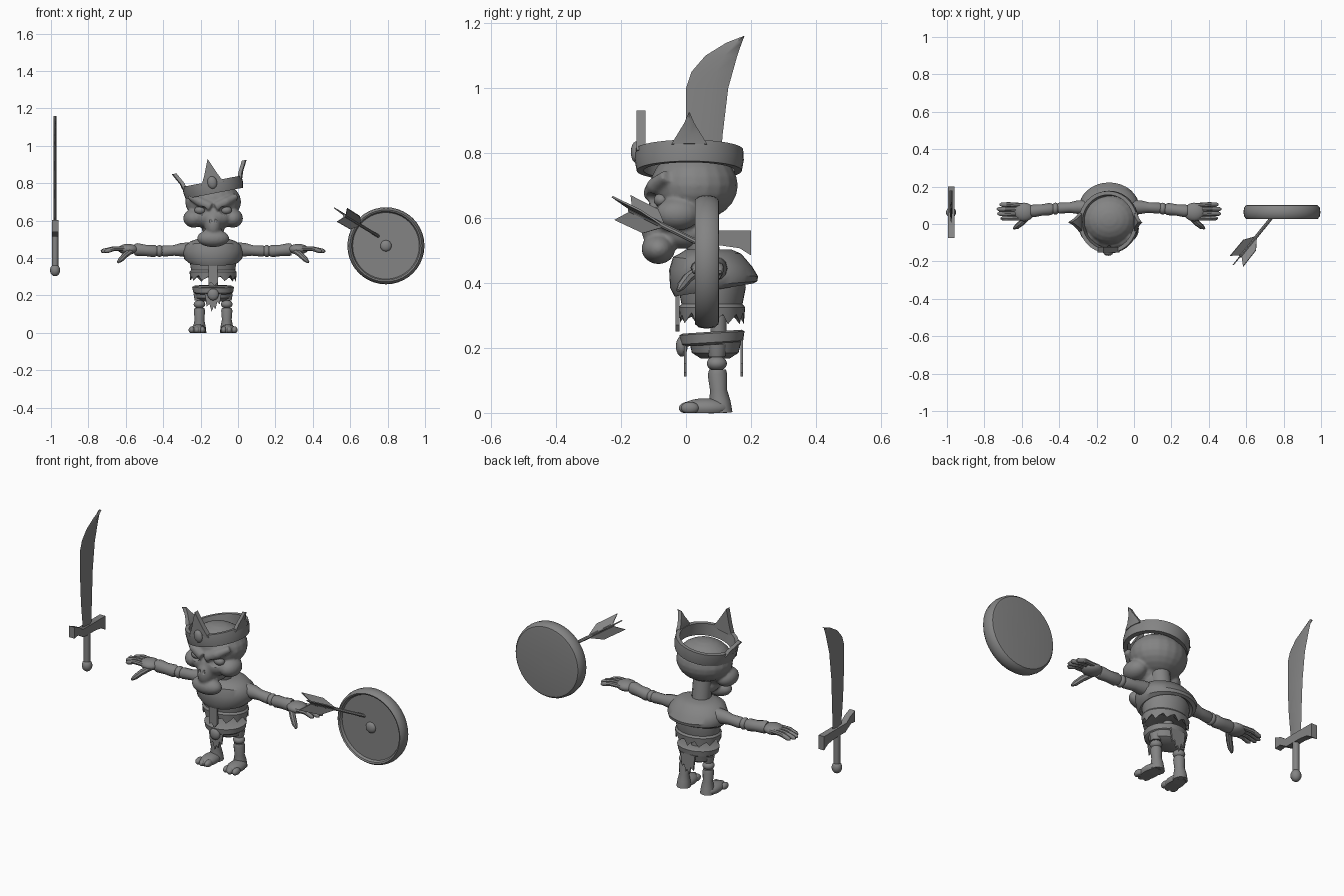
import bpy, bmesh, math, random
from mathutils import Vector, Matrix

random.seed(4)
CX = -0.133  # centre line of the figure
TAU = 2 * math.pi
grey = bpy.data.materials.new("plain_grey")
grey.diffuse_color = (0.23, 0.23, 0.23, 1)


def finish(bm, name, x=0.0):
    bmesh.ops.recalc_face_normals(bm, faces=bm.faces)
    me = bpy.data.meshes.new(name)
    bm.to_mesh(me)
    bm.free()
    me.materials.append(grey)
    ob = bpy.data.objects.new(name, me)
    ob.location.x = x
    bpy.context.collection.objects.link(ob)
    return ob


def ball(bm, c, r, floor=None):
    r = r if isinstance(r, tuple) else (r, r, r)
    m = Matrix.Translation(c) @ Matrix.Diagonal((*r, 1))
    vs = bmesh.ops.create_uvsphere(bm, u_segments=20, v_segments=12, radius=1, matrix=m)["verts"]
    if floor is not None:
        for v in vs:
            v.co.z = max(v.co.z, floor)


def skin(bm, rings, caps=True):
    rows = [[bm.verts.new(p) for p in ring] for ring in rings]
    n = len(rows[0])
    for a, b in zip(rows, rows[1:]):
        for i in range(n):
            bm.faces.new((a[i], a[(i + 1) % n], b[(i + 1) % n], b[i]))
    if caps:
        bm.faces.new(rows[0])
        bm.faces.new(rows[-1])
    return rows


def tube(bm, pts, n=12):
    """Round limb through points (x, y, z, radius)."""
    ps = [Vector(p[:3]) for p in pts]
    q, last, rings = None, None, []
    for i, p in enumerate(ps):
        t = (ps[min(i + 1, len(ps) - 1)] - ps[max(i - 1, 0)]).normalized()
        q = t.to_track_quat('Z', 'Y') if q is None else last.rotation_difference(t) @ q
        last, r = t, pts[i][3]
        rings.append([p + q @ Vector((r * math.cos(TAU * k / n), r * math.sin(TAU * k / n), 0))
                      for k in range(n)])
    skin(bm, rings)


def loft(bm, rows, n=32, caps=True):
    """Stacked ellipses (cy, z, rx, ry, lift at the back)."""
    return skin(bm, [[(rx * math.cos(TAU * k / n), cy + ry * math.sin(TAU * k / n),
                       z + lift * math.sin(TAU * k / n)) for k in range(n)]
                     for cy, z, rx, ry, lift in rows], caps)


def plate(bm, outline, place, t):
    """Flat outline of 2D points, extruded by t either side."""
    skin(bm, [[place(a, b, s * t) for a, b in outline] for s in (-1, 1)])


# skull: blended lumps with carved eye sockets
bm = bmesh.new()
ball(bm, (0, 0.025, 0.70), (0.15, 0.135, 0.11))
ball(bm, (0, -0.03, 0.62), (0.12, 0.09, 0.07))
ball(bm, (0, -0.085, 0.575), (0.045, 0.055, 0.07))
ball(bm, (0, -0.085, 0.505), (0.087, 0.052, 0.047))
ball(bm, (0, 0.0, 0.555), (0.06, 0.09, 0.05))
for s in (-1, 1):
    ball(bm, (s * 0.105, -0.025, 0.612), (0.055, 0.07, 0.05))
    tube(bm, [(s * 0.01, -0.108, 0.672, 0.026), (s * 0.07, -0.095, 0.70, 0.026),
              (s * 0.125, -0.06, 0.73, 0.018)])
skull = finish(bm, "skull", CX)
cut, eyes = bmesh.new(), bmesh.new()
for s in (-1, 1):
    ball(cut, (s * 0.073, -0.125, 0.652), (0.043, 0.05, 0.027))
    ball(eyes, (s * 0.07, -0.075, 0.655), (0.03, 0.024, 0.022))
for x in (-0.014, 0.014):
    ball(cut, (x, -0.145, 0.60), (0.009, 0.02, 0.016))
cutter = finish(cut, "socket_cutter", CX)
cutter.hide_render = True
cutter.display_type = 'WIRE'
m = skull.modifiers.new("blend", 'REMESH')
m.mode, m.voxel_size, m.use_smooth_shade = 'VOXEL', 0.007, True
m = skull.modifiers.new("soften", 'SMOOTH')
m.iterations = 4
m = skull.modifiers.new("sockets", 'BOOLEAN')
m.operation, m.object = 'DIFFERENCE', cutter
finish(eyes, "eyes", CX)

# crown, tipped to one side
crown = Matrix.Translation((CX, 0.01, 0.778)) @ Matrix.Rotation(math.radians(-11), 4, 'Y')
bm = bmesh.new()
prof = [(0.14, -0.033), (0.162, -0.033), (0.168, 0), (0.166, 0.033), (0.146, 0.033), (0.14, -0.033)]
loft(bm, [(0, z, r - 0.006, r, 0) for r, z in prof], 40, False)
plate(bm, [(-0.06, 0.02), (0.06, 0.02), (0.035, 0.07), (0.0, 0.155), (-0.035, 0.07)],
      lambda a, b, t: (a, -0.148 + t, b), 0.014)
for s in (-1, 1):  # side horns flare outward
    rows = [(0.148, 0.02, 0.055), (0.156, 0.05, 0.036), (0.172, 0.08, 0.016), (0.188, 0.11, 0.002)]
    skin(bm, [[(s * (x - 0.01), -w, z), (s * (x + 0.01), -w, z), (s * (x + 0.016), 0, z),
               (s * (x + 0.01), w, z), (s * (x - 0.01), w, z)] for x, z, w in rows])
ball(bm, (0, -0.162, 0.025), (0.026, 0.018, 0.034))
bm.transform(crown)
finish(bm, "crown")

# padded collar and torn shirt
bm = bmesh.new()
loft(bm, [(0.08, 0.40, 0.10, 0.085, 0.03), (0.085, 0.378, 0.135, 0.12, 0.02),
          (0.085, 0.395, 0.155, 0.134, 0.01), (0.085, 0.43, 0.162, 0.137, -0.01),
          (0.082, 0.465, 0.15, 0.122, -0.015), (0.075, 0.49, 0.12, 0.095, 0),
          (0.07, 0.503, 0.08, 0.07, 0)])
finish(bm, "collar", CX)
bm = bmesh.new()
rows = loft(bm, [(0.08, 0.44, 0.12, 0.10, 0), (0.08, 0.385, 0.126, 0.104, 0),
                 (0.08, 0.335, 0.118, 0.094, 0), (0.08, 0.325, 0.126, 0.102, 0),
                 (0.08, 0.29, 0.122, 0.098, 0), (0.08, 0.30, 0.108, 0.085, 0)], 36)
for k, v in enumerate(rows[4]):  # ragged hem
    v.co.z += (-0.014, 0.004, 0.014)[k % 3] + random.uniform(-0.005, 0.005)
finish(bm, "shirt", CX)
bm = bmesh.new()
plate(bm, [(-0.024, 0.42), (0.024, 0.42), (0.025, 0.27), (0.008, 0.25), (-0.01, 0.27), (-0.024, 0.262)],
      lambda a, b, t: (a, -0.026 + t, b), 0.006)
finish(bm, "front_strap", CX)

# spine and neck
bm = bmesh.new()
tube(bm, [(0, 0.1, 0.2, 0.025), (0, 0.1, 0.34, 0.025)])
tube(bm, [(0, 0.06, 0.45, 0.05), (0, 0.04, 0.60, 0.05)])
finish(bm, "spine", CX)

# pelvis, belt, buckle and loincloths
bm = bmesh.new()
loft(bm, [(0.09, 0.168, 0.055, 0.045, 0), (0.09, 0.185, 0.09, 0.072, 0), (0.09, 0.22, 0.1, 0.08, 0)])
finish(bm, "pelvis", CX)
bm = bmesh.new()
loft(bm, [(0.08, 0.21, 0.098, 0.087, 0.006), (0.08, 0.217, 0.107, 0.096, 0.006),
          (0.08, 0.245, 0.112, 0.1, 0.006), (0.08, 0.25, 0.102, 0.09, 0.006)])
finish(bm, "belt", CX)
bm = bmesh.new()
ball(bm, (0, -0.013, 0.205), (0.03, 0.018, 0.032))
finish(bm, "buckle", CX)
bm = bmesh.new()
for y in (-0.002, 0.172):
    plate(bm, [(-0.045, 0.225), (0.045, 0.225), (0.035, 0.15), (0.022, 0.165), (0.012, 0.125), (0.003, 0.14),
               (-0.008, 0.112), (-0.02, 0.155), (-0.035, 0.14)], lambda a, b, t: (a, y + t, b), 0.004)
finish(bm, "loincloths", CX)

for s, side in ((-1, "right"), (1, "left")):
    # leg with knee joint and three-toed foot
    bm = bmesh.new()
    x = s * 0.073
    tube(bm, [(x, 0.095, 0.21, 0.032), (x, 0.095, 0.185, 0.028), (x, 0.095, 0.172, 0.025)])
    ball(bm, (x, 0.095, 0.152), (0.031, 0.031, 0.023))
    tube(bm, [(x, 0.097, 0.133, 0.026), (x, 0.097, 0.118, 0.03), (x, 0.1, 0.07, 0.026),
              (x, 0.104, 0.035, 0.033), (x, 0.106, 0.0, 0.037)])
    ball(bm, (s * 0.08, 0.06, 0.015), (0.042, 0.076, 0.03), 0.0)
    for d in (-0.028, 0.0, 0.028):
        ball(bm, (s * 0.086 + d, 0.012 - 0.006 * (d == 0), 0.015), (0.017, 0.028, 0.019), 0.0)
    finish(bm, side + "_leg", CX)

    # arm with elbow joint
    bm = bmesh.new()
    tube(bm, [(s * 0.10, 0.09, 0.445, 0.04), (s * 0.17, 0.09, 0.444, 0.036), (s * 0.21, 0.088, 0.44, 0.028),
              (s * 0.265, 0.085, 0.437, 0.03), (s * 0.275, 0.085, 0.437, 0.025)])
    ball(bm, (s * 0.287, 0.082, 0.437), (0.022, 0.032, 0.032))
    tube(bm, [(s * 0.30, 0.08, 0.437, 0.026), (s * 0.315, 0.08, 0.437, 0.033), (s * 0.36, 0.075, 0.44, 0.03),
              (s * 0.405, 0.07, 0.445, 0.034), (s * 0.42, 0.07, 0.445, 0.03)])
    finish(bm, side + "_arm", CX)

    # hand with four fingers and a thumb
    bm = bmesh.new()
    ball(bm, (s * 0.455, 0.064, 0.447), (0.055, 0.05, 0.028))
    for y, y2, end in ((0.1, 0.104, 0.585), (0.077, 0.08, 0.6), (0.053, 0.055, 0.597), (0.03, 0.03, 0.58)):
        tube(bm, [(s * 0.46, y, 0.45, 0.012), (s * 0.53, y2, 0.45, 0.0125),
                  (s * (end - 0.012), y2, 0.437, 0.012), (s * end, y2, 0.434, 0.005)], 8)
    tube(bm, [(s * 0.435, 0.04, 0.44, 0.016), (s * 0.47, 0.005, 0.415, 0.016),
              (s * 0.495, -0.015, 0.39, 0.014), (s * 0.51, -0.024, 0.376, 0.006)], 8)
    finish(bm, side + "_hand", CX)

# curved sword
SX = -0.978
bm = bmesh.new()
edge = [(0.55, 0.025, 0.10), (0.7, 0.008, 0.105), (0.85, 0.0, 0.112), (1.0, 0.0, 0.13), (1.05, 0.017, 0.144),
        (1.1, 0.06, 0.158), (1.14, 0.125, 0.172), (1.16, 0.177, 0.18)]
skin(bm, [[(0, a, z), (0.008, a * 0.4 + b * 0.6, z), (0, b, z), (-0.008, a * 0.4 + b * 0.6, z)]
          for z, a, b in edge])
finish(bm, "sword_blade", SX)
bm = bmesh.new()
plate(bm, [(-0.075, 0.603), (-0.03, 0.585), (0.0, 0.562), (0.2, 0.562), (0.2, 0.485), (0.165, 0.507),
           (0.11, 0.515), (0.01, 0.515), (-0.04, 0.545), (-0.075, 0.54)], lambda a, b, t: (t, a, b), 0.017)
finish(bm, "sword_guard", SX)
bm = bmesh.new()
tube(bm, [(0, 0.062, 0.53, 0.017), (0, 0.062, 0.35, 0.017)], 10)
ball(bm, (0, 0.062, 0.334), (0.027, 0.027, 0.032))
finish(bm, "sword_grip", SX)

# round shield with rolled rim and boss
bm = bmesh.new()
prof = [(0.002, 0.046), (0.178, 0.046), (0.184, 0.032), (0.192, 0.028), (0.202, 0.04), (0.206, 0.063),
        (0.202, 0.088), (0.192, 0.1), (0.18, 0.102), (0.002, 0.1)]
skin(bm, [[(r * math.cos(TAU * k / 40), y, 0.465 + r * math.sin(TAU * k / 40)) for k in range(40)]
          for r, y in prof])
ball(bm, (0, 0.046, 0.465), (0.03, 0.016, 0.03))
finish(bm, "shield", 0.791)

# arrow stuck in the shield, with three swept vanes
bm = bmesh.new()
tube(bm, [(0, 0, -0.02, 0.009), (0, 0, 0.3, 0.009)], 8)
for k in range(3):
    c, s = math.cos(TAU * k / 3 + 0.5), math.sin(TAU * k / 3 + 0.5)
    plate(bm, [(0.0, 0.15), (0.05, 0.225), (0.052, 0.345), (0.0, 0.29)],
          lambda a, b, t: (a * c - t * s, a * s + t * c, b), 0.003)
axis = Vector((-0.19, -0.235, 0.115))
bm.transform(Matrix.Translation((0.745, 0.045, 0.52)) @ axis.to_track_quat('Z', 'Y').to_matrix().to_4x4())
finish(bm, "arrow")

# smooth shading with sharp edges kept
for ob in bpy.context.collection.objects:
    ob.select_set(True)
bpy.context.view_layer.objects.active = skull
bpy.ops.object.shade_smooth_by_angle(angle=math.radians(40))
